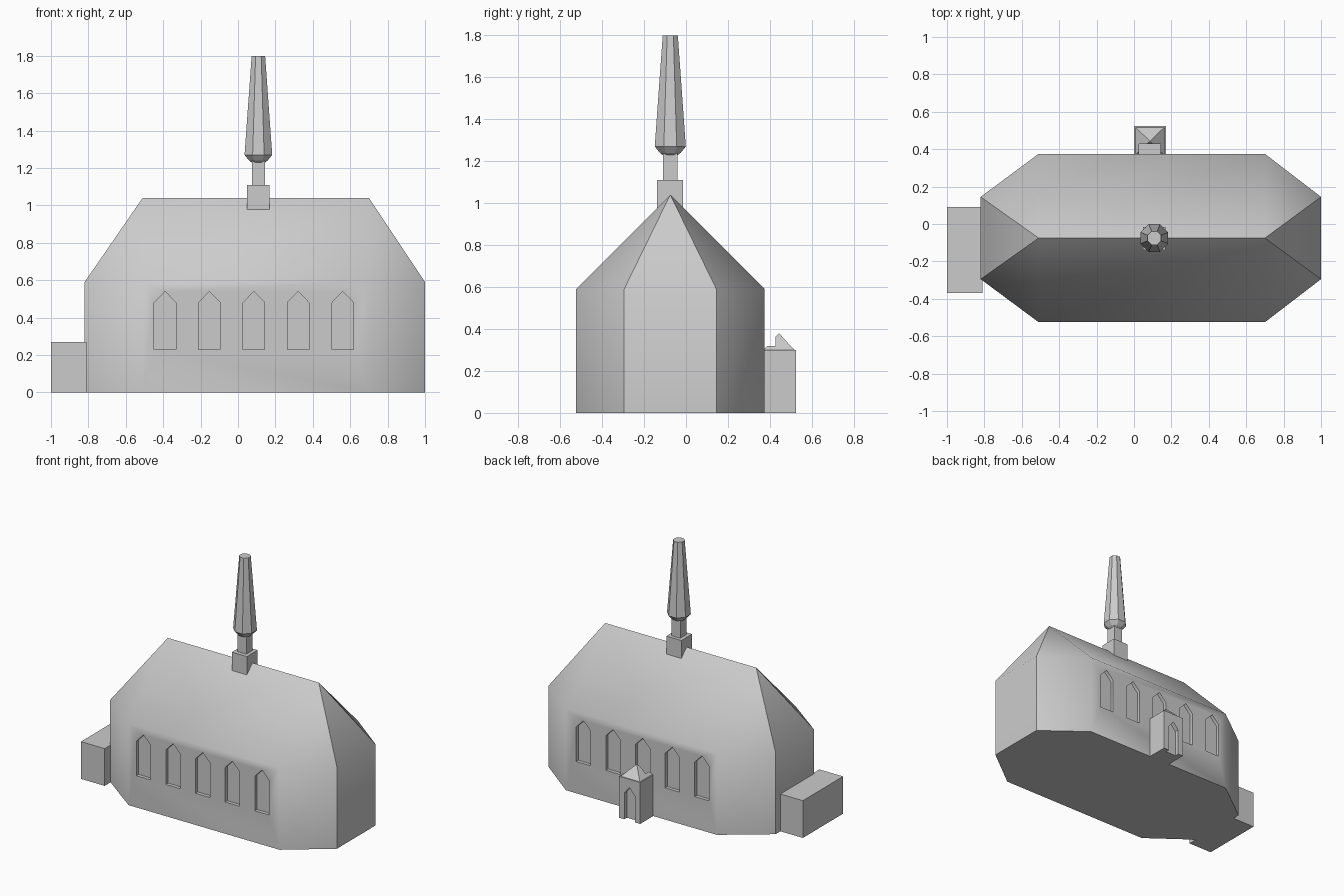
import bpy, bmesh, math
from mathutils import Matrix

if "Cube" in bpy.data.objects:
    bpy.data.objects.remove(bpy.data.objects["Cube"])

grey = bpy.data.materials.new("pale_grey")
grey.diffuse_color = (0.6, 0.6, 0.6, 1)
grey.use_nodes = True
grey.node_tree.nodes["Principled BSDF"].inputs["Base Color"].default_value = grey.diffuse_color

YC = -0.075                      # ridge line of the hall
WINDOWS = [-0.39, -0.153, 0.085, 0.322, 0.56]


def add_object(name, bm):
    bmesh.ops.recalc_face_normals(bm, faces=bm.faces)
    me = bpy.data.meshes.new(name)
    bm.to_mesh(me)
    bm.free()
    me.materials.append(grey)
    ob = bpy.data.objects.new(name, me)
    bpy.context.collection.objects.link(ob)
    return ob


def add_box(bm, x0, x1, y0, y1, z0, z1):
    m = Matrix.Translation(((x0 + x1) / 2, (y0 + y1) / 2, (z0 + z1) / 2))
    m = m @ Matrix.Diagonal((x1 - x0, y1 - y0, z1 - z0, 1))
    bmesh.ops.create_cube(bm, size=1, matrix=m)


def box(name, *dims):
    bm = bmesh.new()
    add_box(bm, *dims)
    return add_object(name, bm)


def add_pointed_prism(bm, x, half, z0, shoulder, apex, y0, y1):
    """Gable-topped opening, extruded along y."""
    prof = [(x - half, z0), (x + half, z0), (x + half, shoulder), (x, apex), (x - half, shoulder)]
    face = bm.faces.new([bm.verts.new((px, y0, pz)) for px, pz in prof])
    ext = bmesh.ops.extrude_face_region(bm, geom=[face])["geom"]
    bmesh.ops.translate(bm, vec=(0, y1 - y0, 0),
                        verts=[v for v in ext if isinstance(v, bmesh.types.BMVert)])


def cut(ob, cutter_bm):
    cutter = add_object("cutter", cutter_bm)
    cutter.hide_render = True
    mod = ob.modifiers.new("cut", 'BOOLEAN')
    mod.operation, mod.solver, mod.object = 'DIFFERENCE', 'EXACT', cutter
    bpy.context.view_layer.objects.active = ob
    bpy.ops.object.modifier_apply(modifier=mod.name)
    bpy.data.objects.remove(cutter)


# Hall: long octagonal plan with hipped roof
plan = [(-0.51, -0.45), (0.70, -0.45), (1.0, -0.22), (1.0, 0.22),
        (0.70, 0.45), (-0.51, 0.45), (-0.82, 0.22), (-0.82, -0.22)]
bm = bmesh.new()
low = [bm.verts.new((x, y + YC, 0)) for x, y in plan]
eave = [bm.verts.new((x, y + YC, 0.59)) for x, y in plan]
ridge = {s: bm.verts.new((x, YC, 1.04)) for s, x in ((-1, -0.51), (1, 0.70))}
bm.faces.new(low[::-1])
long_walls = []
for i in range(8):
    j = (i + 1) % 8
    wall = bm.faces.new((low[i], low[j], eave[j], eave[i]))
    a = ridge[1 if plan[i][0] > 0 else -1]
    b = ridge[1 if plan[j][0] > 0 else -1]
    bm.faces.new((eave[i], eave[j], b) if a == b else (eave[i], eave[j], b, a))
    if i in (0, 4):
        long_walls.append(wall)
bmesh.ops.inset_individual(bm, faces=long_walls, thickness=0.04)
hall = add_object("hall", bm)

# Window recesses on both long walls
bm = bmesh.new()
for x in WINDOWS:
    for s in (-1, 1):
        add_pointed_prism(bm, x, 0.058, 0.23, 0.48, 0.54, YC + s * 0.425, YC + s * 0.5)
cut(hall, bm)

# Soft eaves, crisp ridge and hip ends
bpy.ops.object.select_all(action='DESELECT')
hall.select_set(True)
bpy.context.view_layer.objects.active = hall
bpy.ops.object.shade_smooth_by_angle(angle=math.radians(50))
for e in hall.data.edges:
    p, q = sorted((hall.data.vertices[k].co for k in e.vertices), key=lambda c: c.z)
    if q.z > 1.0 and 0.5 < p.z < 0.7 and abs(p.y - YC) < 0.3:
        e.use_edge_sharp = True

# Side annex
box("annex", -1.0, -0.81, -0.37, 0.09, 0, 0.27)

# Back porch with pyramid roof and doorway
porch = box("porch", 0.0, 0.17, 0.365, 0.525, 0, 0.30)
bm = bmesh.new()
add_pointed_prism(bm, 0.085, 0.042, -0.05, 0.19, 0.24, 0.495, 0.6)
add_pointed_prism(bm, 0.085, 0.058, 0.23, 0.48, 0.54, 0.35, 0.427)
cut(porch, bm)

bm = bmesh.new()
base = [bm.verts.new((x, y, 0.30)) for x, y in
        ((0.008, 0.37), (0.162, 0.37), (0.162, 0.517), (0.008, 0.517))]
apex = bm.verts.new((0.085, 0.443, 0.38))
bm.faces.new(base[::-1])
for i in range(4):
    bm.faces.new((base[i], base[(i + 1) % 4], apex))
porch_roof = add_object("porch_roof", bm)
bm = bmesh.new()
add_pointed_prism(bm, 0.085, 0.058, 0.23, 0.48, 0.54, 0.35, 0.427)
cut(porch_roof, bm)

# Ridge turret
box("turret_base", 0.048, 0.168, YC - 0.063, YC + 0.06, 0.95, 1.11)
box("turret_neck", 0.074, 0.144, YC - 0.035, YC + 0.035, 1.09, 1.245)

# Eight-sided tapering spire with a bulbous underside
bm = bmesh.new()
rings = []
for z, apothem in ((1.225, 0.03), (1.24, 0.05), (1.27, 0.074), (1.80, 0.036)):
    r = apothem / math.cos(math.pi / 8)
    rings.append([bm.verts.new((0.109 + r * math.cos((k + 0.5) * math.pi / 4),
                                YC + r * math.sin((k + 0.5) * math.pi / 4), z)) for k in range(8)])
for a, b in zip(rings, rings[1:]):
    for k in range(8):
        n = (k + 1) % 8
        bm.faces.new((a[k], a[n], b[n], b[k]))
bm.faces.new(rings[0][::-1])
bm.faces.new(rings[-1])
add_object("spire", bm)
